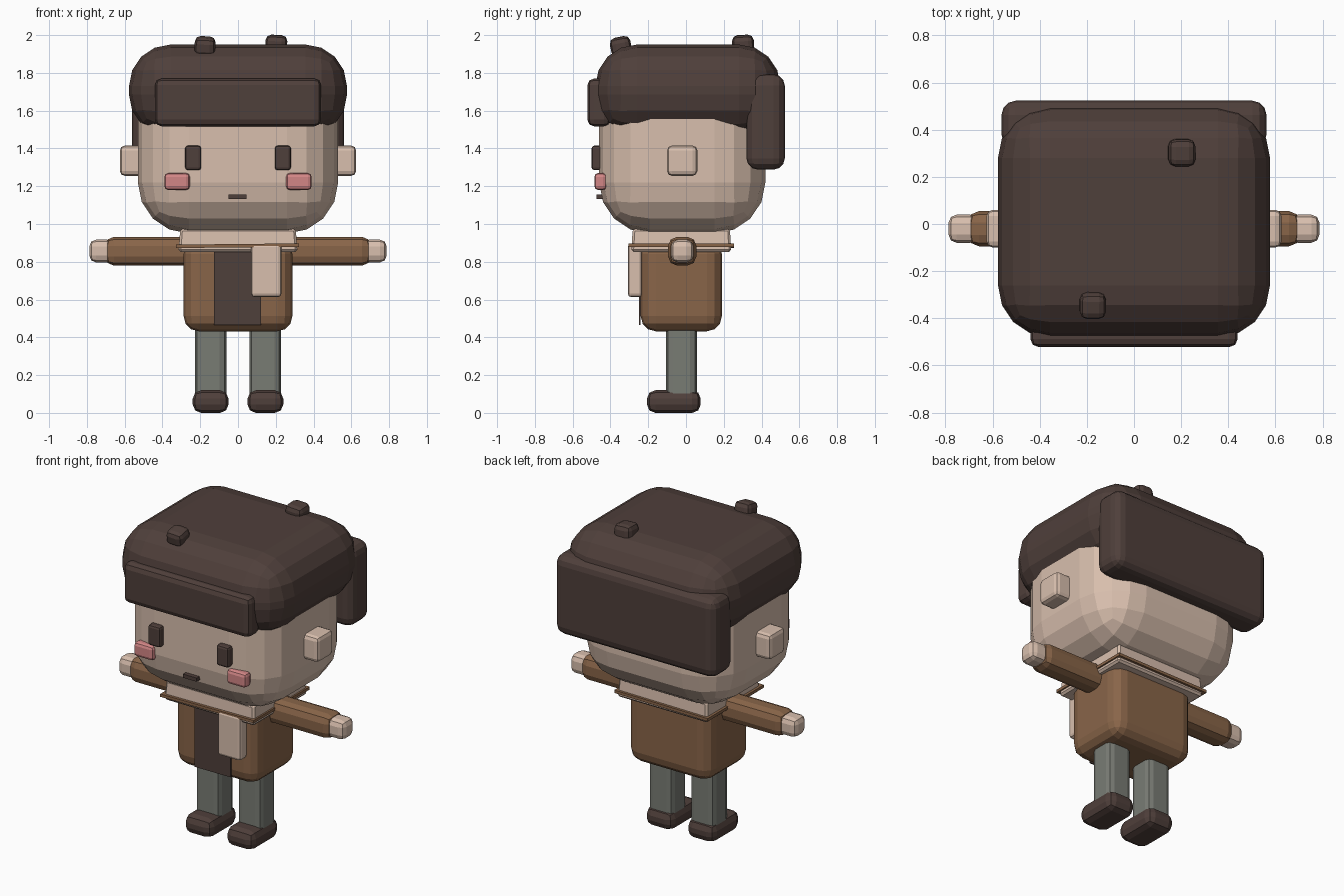
import bpy, bmesh
from mathutils import Matrix, Vector, Euler

default = bpy.data.objects.get("Cube")
if default:
    bpy.data.objects.remove(default, do_unlink=True)


def material(name, rgb):
    m = bpy.data.materials.new(name)
    m.use_nodes = True
    m.diffuse_color = (*rgb, 1)
    m.node_tree.nodes["Principled BSDF"].inputs["Base Color"].default_value = (*rgb, 1)
    return m


skin = material("warm skin", (0.69, 0.52, 0.42))
dark = material("dark brown", (0.078, 0.050, 0.043))
coat = material("coat brown", (0.25, 0.13, 0.066))
grey = material("trouser grey", (0.19, 0.20, 0.175))
pink = material("cheek pink", (0.65, 0.24, 0.24))


def box(name, mat, x, y, z, bevel=0.0, segments=2, tilt=(0, 0, 0), taper=1.0, upright=False):
    """Bevelled box filling the given x, y and z ranges."""
    ranges = (x, y, z)
    centre = Vector([(a + b) / 2 for a, b in ranges])
    size = Vector([b - a for a, b in ranges])
    bm = bmesh.new()
    bmesh.ops.create_cube(bm, size=1, matrix=Matrix.Diagonal((*size, 1)))
    for v in bm.verts:
        if v.co.z > 0:
            v.co.x *= taper
            v.co.y *= taper
    if bevel:
        edges = [e for e in bm.edges
                 if not upright or abs(e.verts[0].co.z - e.verts[1].co.z) > size.z / 2]
        bmesh.ops.bevel(bm, geom=edges, offset=bevel, segments=segments,
                        profile=0.5, affect='EDGES', clamp_overlap=True)
    bm.transform(Matrix.Translation(centre) @ Euler(tilt).to_matrix().to_4x4())
    bmesh.ops.recalc_face_normals(bm, faces=bm.faces)
    mesh = bpy.data.meshes.new(name)
    bm.to_mesh(mesh)
    bm.free()
    mesh.materials.append(mat)
    obj = bpy.data.objects.new(name, mesh)
    bpy.context.collection.objects.link(obj)
    return obj


def pair(name, mat, x, y, z, *args, **kwargs):
    """The same box on the model's left (+x) and right (-x)."""
    box("left_" + name, mat, x, y, z, *args, **kwargs)
    box("right_" + name, mat, (-x[1], -x[0]), y, z, *args, **kwargs)


# Head and face
box("head", skin, (-0.53, 0.53), (-0.46, 0.42), (0.95, 1.88), 0.27, 4)
pair("ear", skin, (0.47, 0.625), (-0.10, 0.06), (1.255, 1.415), 0.025)
pair("eye", dark, (0.195, 0.28), (-0.50, -0.44), (1.285, 1.415), 0.015)
pair("cheek", pink, (0.255, 0.39), (-0.485, -0.42), (1.18, 1.27), 0.02)
box("mouth", dark, (-0.05, 0.045), (-0.475, -0.42), (1.132, 1.155))

# Hair
box("hair_cap", dark, (-0.577, 0.577), (-0.48, 0.50), (1.465, 1.95), 0.22, 4)
box("fringe", dark, (-0.44, 0.44), (-0.522, -0.40), (1.517, 1.77), 0.035)
box("back_hair", dark, (-0.562, 0.562), (0.32, 0.523), (1.288, 1.792), 0.06, 3)
box("front_hair_tuft", dark, (-0.23, -0.12), (-0.40, -0.29), (1.89, 1.99), 0.03,
    tilt=(0.2, 0.05, 0))
box("back_hair_tuft", dark, (0.145, 0.26), (0.245, 0.36), (1.895, 2.0), 0.03,
    tilt=(0.05, 0.05, 0))

# Scarf
box("scarf", skin, (-0.315, 0.315), (-0.29, 0.24), (0.852, 0.975), 0.012, 1, taper=0.97)
box("scarf_trim", coat, (-0.328, 0.322), (-0.305, 0.253), (0.876, 0.894), tilt=(0, -0.01, 0))
box("scarf_end", skin, (0.07, 0.23), (-0.308, -0.232), (0.613, 0.895), 0.018)

# Coat, sleeves and hands
box("coat_body", coat, (-0.288, 0.288), (-0.24, 0.19), (0.432, 0.92), 0.08, 3)
box("coat_panel", dark, (-0.127, 0.122), (-0.249, -0.24), (0.465, 0.87))
pair("sleeve", coat, (0.20, 0.705), (-0.095, 0.055), (0.78, 0.932), 0.048)
pair("hand", skin, (0.66, 0.787), (-0.08, 0.04), (0.797, 0.917), 0.035)

# Legs and shoes
pair("leg", grey, (0.062, 0.228), (-0.105, 0.057), (0.08, 0.50), 0.035, upright=True)
pair("shoe", dark, (0.05, 0.24), (-0.207, 0.078), (0.0, 0.12), 0.045)
